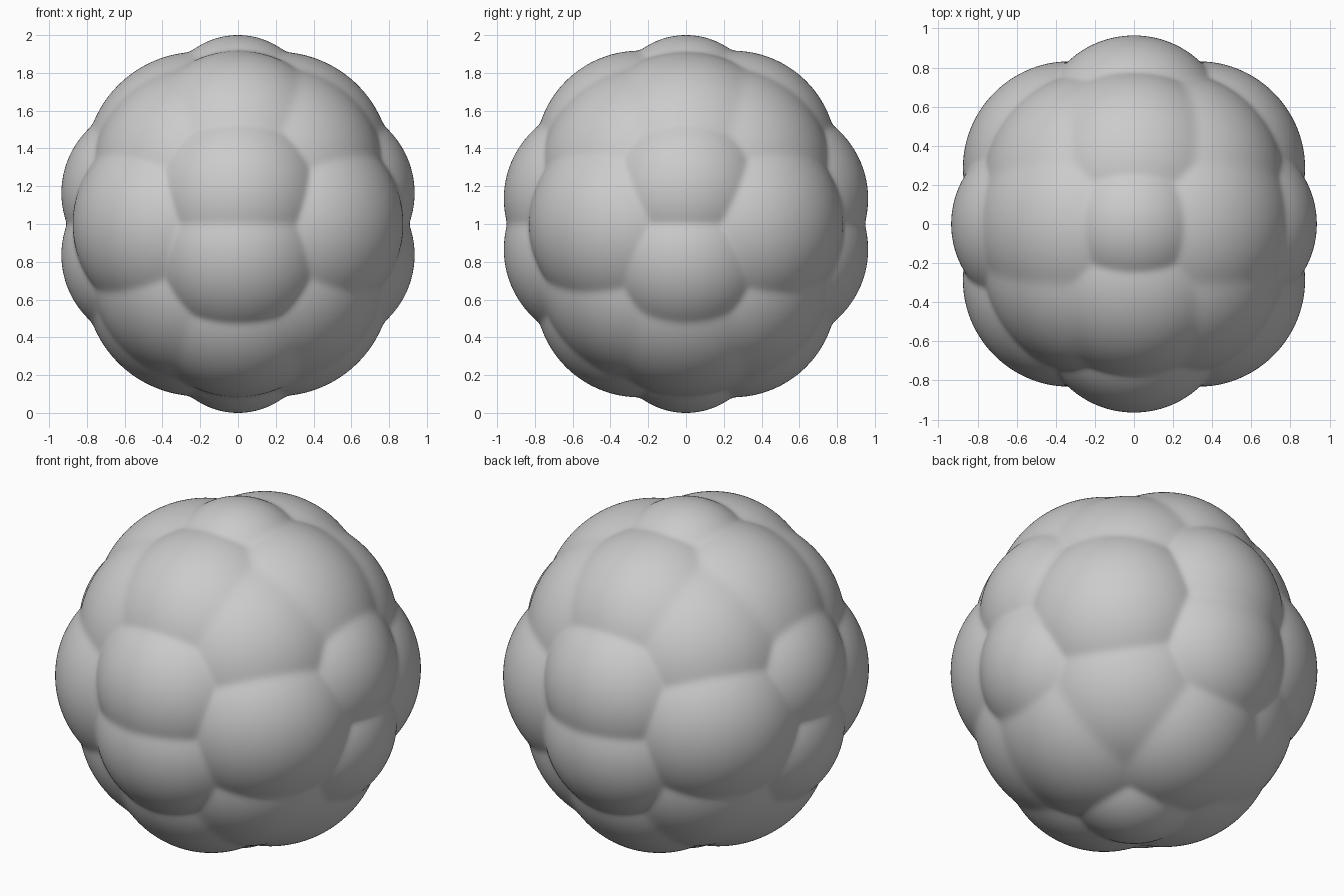
import bpy, bmesh
from math import acos, exp, log, radians, sin, cos
from mathutils import Vector

if "Cube" in bpy.data.objects:
    bpy.data.objects.remove(bpy.data.objects["Cube"])

# Swollen cells: (azimuth, elevation, peak radius, fall-off), mirrored into all octants
CELLS = [
    (0, 90, 1.000, 0.75),    # pole cells
    (0, 56, 0.975, 0.30),    # upper side cells
    (90, 56, 0.993, 0.40),   # upper front / back cells
    (45, 43.0, 0.960, 0.31), # corner cells
    (0, 19.5, 0.963, 0.50),  # side cell pairs
    (90, 16, 0.983, 0.48),   # front / back cell pairs
    (41, 0, 0.981, 0.38),    # large equator cells
]
SHARP = 160.0                # crease sharpness


def mirrored_cells():
    out = {}
    for az, el, peak, fall in CELLS:
        a, e = radians(az), radians(el)
        d = (cos(a) * cos(e), sin(a) * cos(e), sin(e))
        for sx in (1, -1):
            for sy in (1, -1):
                for sz in (1, -1):
                    v = Vector((d[0] * sx, d[1] * sy, d[2] * sz))
                    key = tuple(int(round(c * 1000)) for c in v)
                    out[key] = (v, peak, fall)
    return list(out.values())


def radius(d, cells):
    # smooth maximum of all the bulges
    vals = []
    for v, peak, fall in cells:
        c = d.dot(v)
        if c > 0.6:
            vals.append(peak - fall * acos(min(1.0, c)) ** 2)
    m = max(vals)
    return m + log(sum(exp(SHARP * (x - m)) for x in vals)) / SHARP


# Bumpy ball
cells = mirrored_cells()
bm = bmesh.new()
bmesh.ops.create_icosphere(bm, subdivisions=7, radius=1.0)
for v in bm.verts:
    d = v.co.normalized()
    v.co = d * radius(d, cells) + Vector((0, 0, 1))
for f in bm.faces:
    f.smooth = True
mesh = bpy.data.meshes.new("bumpy_ball")
bm.to_mesh(mesh)
bm.free()
ball = bpy.data.objects.new("bumpy_ball", mesh)
bpy.context.collection.objects.link(ball)
